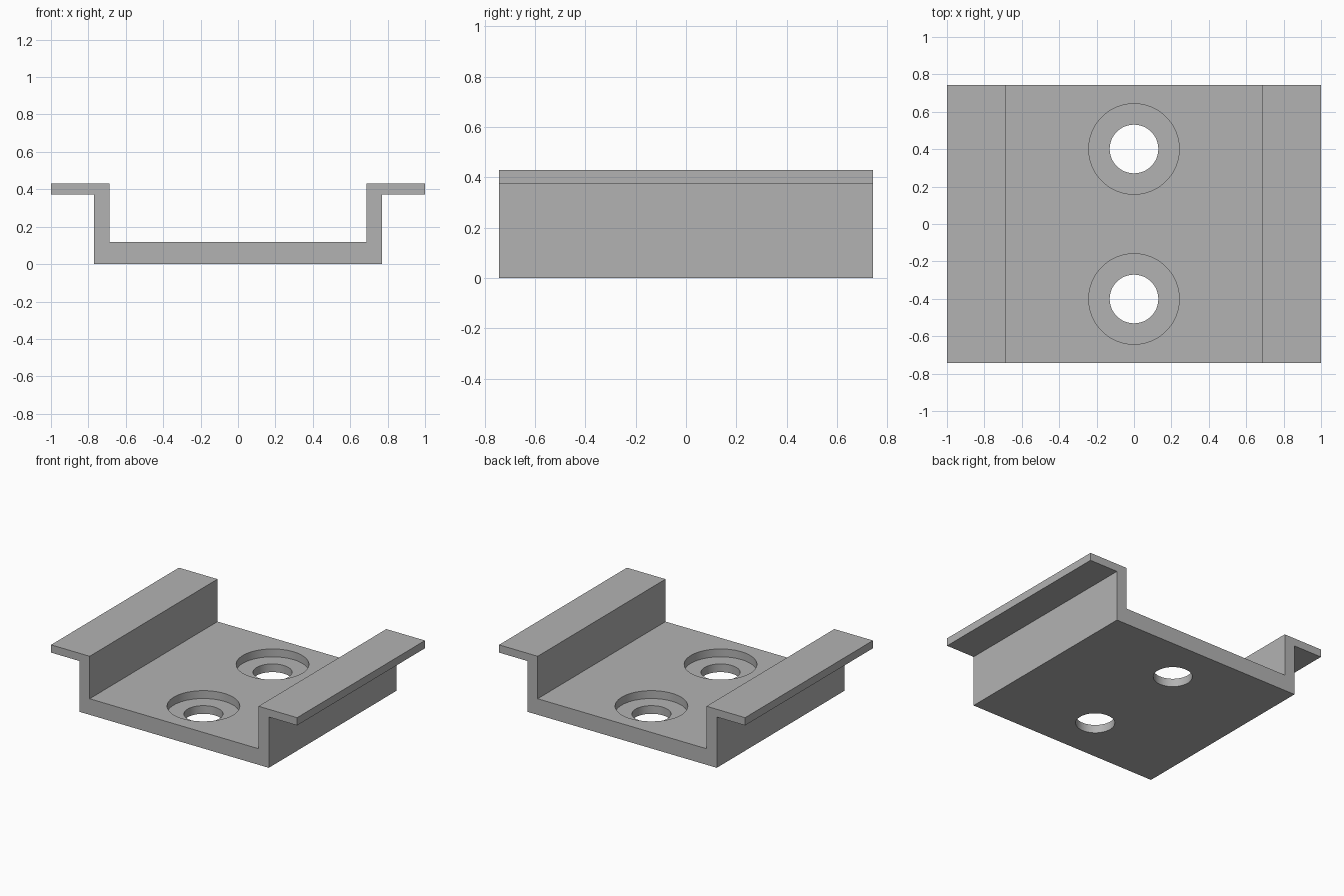
import bpy
import bmesh
from mathutils import Matrix

cube = bpy.data.objects.get("Cube")
if cube:
    bpy.data.objects.remove(cube, do_unlink=True)

# Main sizes
HALF_DEPTH = 0.742
FLOOR, TOP = 0.118, 0.43
HOLE_Y, HOLE_R = 0.401, 0.13
BORE_R, BORE_Z = 0.242, 0.06

grey = bpy.data.materials.new("plain grey")
grey.use_nodes = True
colour = (0.45, 0.45, 0.45, 1)
grey.diffuse_color = colour
grey.node_tree.nodes["Principled BSDF"].inputs["Base Color"].default_value = colour


def make_object(name, bm):
    bmesh.ops.recalc_face_normals(bm, faces=bm.faces)
    mesh = bpy.data.meshes.new(name)
    bm.to_mesh(mesh)
    bm.free()
    mesh.materials.append(grey)
    obj = bpy.data.objects.new(name, mesh)
    bpy.context.collection.objects.link(obj)
    return obj


def cylinder(name, radius, y, z_low, z_high):
    bm = bmesh.new()
    bmesh.ops.create_cone(bm, cap_ends=True, segments=64, radius1=radius, radius2=radius,
                          depth=z_high - z_low,
                          matrix=Matrix.Translation((0, y, (z_low + z_high) / 2)))
    return make_object(name, bm)


# Channel with outward flanges: mirrored half profile, extruded front to back
half = [(0.77, 0), (0.77, 0.373), (1, 0.373), (1, TOP), (0.686, TOP), (0.686, FLOOR)]
profile = half + [(-x, z) for x, z in reversed(half)]
bm = bmesh.new()
face = bm.faces.new([bm.verts.new((x, -HALF_DEPTH, z)) for x, z in profile])
extruded = bmesh.ops.extrude_face_region(bm, geom=[face], use_keep_orig=True)
moved = [v for v in extruded["geom"] if isinstance(v, bmesh.types.BMVert)]
bmesh.ops.translate(bm, verts=moved, vec=(0, 2 * HALF_DEPTH, 0))
bracket = make_object("channel_bracket", bm)

# Counterbored screw holes
bpy.context.view_layer.objects.active = bracket
for y in (-HOLE_Y, HOLE_Y):
    for radius, low in ((BORE_R, BORE_Z), (HOLE_R, -0.1)):
        cutter = cylinder("hole_cutter", radius, y, low, 0.3)
        cutter.hide_render = True
        cut = bracket.modifiers.new("hole", "BOOLEAN")
        cut.operation = "DIFFERENCE"
        cut.solver = "EXACT"
        cut.object = cutter
        bpy.ops.object.modifier_apply(modifier=cut.name)
        bpy.data.objects.remove(cutter, do_unlink=True)

# Smooth hole walls, crisp edges elsewhere
bpy.ops.object.select_all(action="DESELECT")
bracket.select_set(True)
bpy.ops.object.shade_smooth_by_angle()
